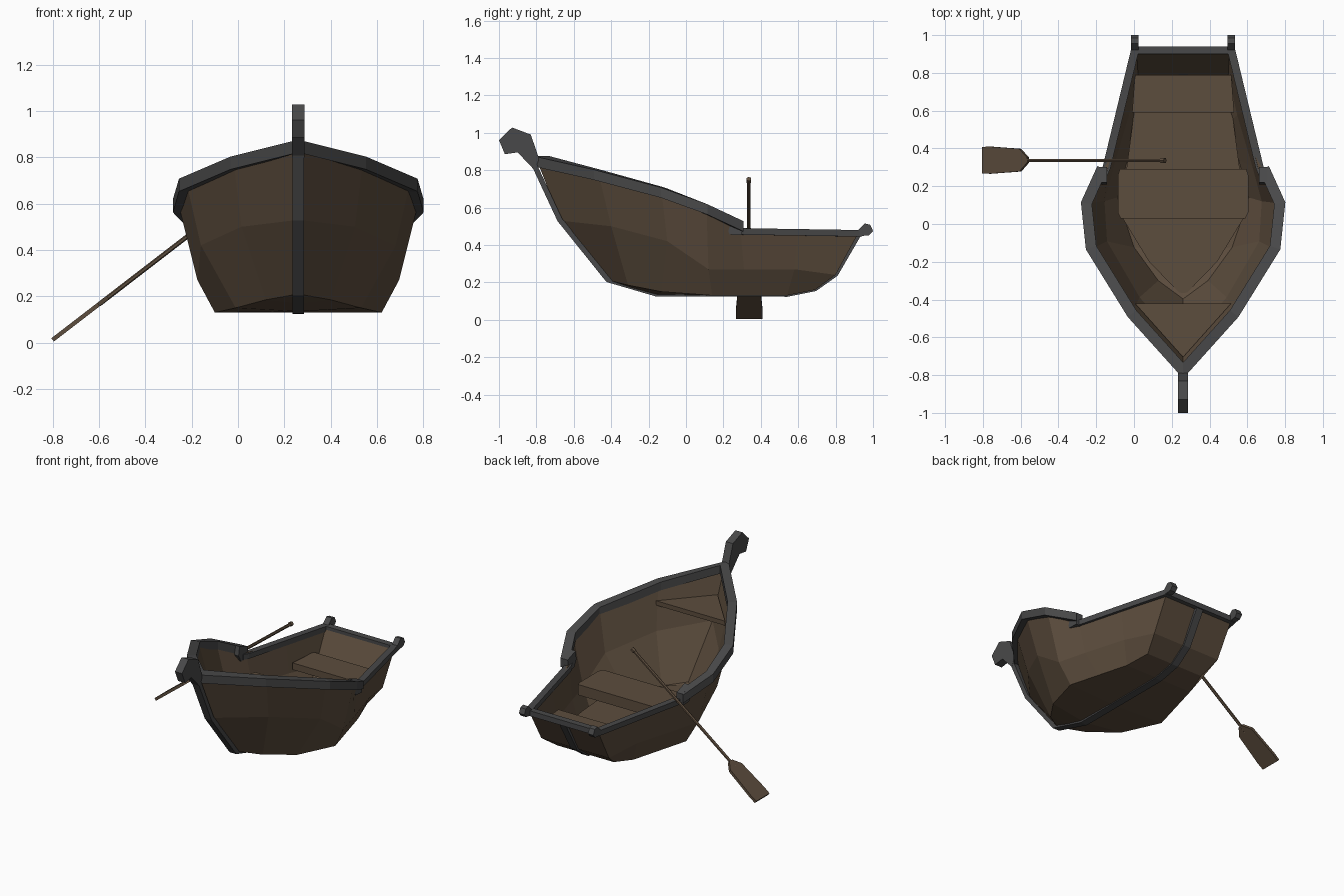
import bpy, bmesh
from mathutils import Vector

if "Cube" in bpy.data.objects:
    bpy.data.objects.remove(bpy.data.objects["Cube"])

CX = 0.26  # boat centreline


def material(name, rgb):
    m = bpy.data.materials.new(name)
    m.diffuse_color = (*rgb, 1)
    m.use_nodes = True
    m.node_tree.nodes["Principled BSDF"].inputs["Base Color"].default_value = m.diffuse_color
    return m


WOOD = material("brown wood", (0.108, 0.074, 0.047))
TRIM = material("dark grey trim", (0.066, 0.066, 0.067))


def finish(name, bm, mat):
    bmesh.ops.remove_doubles(bm, verts=bm.verts, dist=0.0005)
    bmesh.ops.recalc_face_normals(bm, faces=bm.faces)
    me = bpy.data.meshes.new(name)
    bm.to_mesh(me)
    bm.free()
    me.materials.append(mat)
    ob = bpy.data.objects.new(name, me)
    bpy.context.collection.objects.link(ob)
    return ob


def loft(name, rings, mat):
    """Closed rings joined by quads, capped at both ends."""
    bm = bmesh.new()
    vs = [[bm.verts.new(p) for p in r] for r in rings]
    n = len(rings[0])
    for a, b in zip(vs, vs[1:]):
        for i in range(n):
            j = (i + 1) % n
            bm.faces.new((a[i], a[j], b[j], b[i]))
    bm.faces.new(vs[0])
    bm.faces.new(vs[-1])
    return finish(name, bm, mat)


def sweep(name, path, w, h, mat, in_profile=False):
    """Mitred rectangular bar; lies level, or in the centre plane."""
    path = [Vector(p) for p in path]
    rings = []
    for i, p in enumerate(path):
        dirs = []
        if i:
            dirs.append(path[i] - path[i - 1])
        if i < len(path) - 1:
            dirs.append(path[i + 1] - path[i])
        if not in_profile:
            for d in dirs:
                d.z = 0
        dirs = [d.normalized() for d in dirs]
        t = sum(dirs, Vector()).normalized()
        k = 1 / max(0.6, t.dot(dirs[0]))
        if in_profile:
            a = Vector((w / 2, 0, 0))
            b = Vector((0, -t.z, t.y)) * h / 2 * k
        else:
            a = Vector((t.y, -t.x, 0)) * w / 2 * k
            b = Vector((0, 0, h / 2))
        rings.append([p + a + b, p - a + b, p - a - b, p + a - b])
    return loft(name, rings, mat)


def slab(name, half, z0, z1, mat):
    """Level board from a half outline (x offset, y), mirrored."""
    pts = [(CX + x, y) for x, y in half]
    pts += [(CX - x, y) for x, y in reversed(half) if x > 0]
    return loft(name, [[(x, y, z) for x, y in pts] for z in (z0, z1)], mat)


def profile(name, pts, x, w, mat):
    """Side outline (y, z) given a width along x."""
    return loft(name, [[(x + s * w / 2, y, z) for y, z in pts] for s in (-1, 1)], mat)


# Hull: per station gunwale, knuckle, chine, keel as (half width, y, z)
stations = [
    [(0, -.80, .86), (0, -.67, .53), (0, -.41, .21), (0, -.41, .21)],
    [(.28, -.47, .79), (.245, -.40, .50), (.14, -.31, .185), (0, -.29, .17)],
    [(.48, -.13, .68), (.42, -.10, .42), (.27, -.13, .15), (0, -.16, .135)],
    [(.515, .11, .59), (.435, .12, .27), (.36, .14, .13), (0, .12, .13)],
    [(.42, .29, .49), (.385, .31, .27), (.305, .34, .13), (0, .34, .13)],
    [(.34, .60, .47), (.305, .58, .27), (.25, .54, .13), (0, .54, .13)],
    [(.255, .92, .46), (.25, .80, .24), (.21, .69, .16), (0, .69, .16)],
]
bm = bmesh.new()
rows = []
for st in stations:
    full = [(CX + x, y, z) for x, y, z in st]
    full += [(CX - x, y, z) for x, y, z in reversed(st[:3])]
    rows.append([bm.verts.new(p) for p in full])
for a, b in zip(rows, rows[1:]):
    for i in range(6):
        bm.faces.new((a[i], a[i + 1], b[i + 1], b[i]))
g = rows[-1]
bm.faces.new((g[0], g[1], g[5], g[6]))  # transom
bm.faces.new(g[1:6])
hull = finish("hull", bm, WOOD)
sol = hull.modifiers.new("planking", 'SOLIDIFY')
sol.thickness = 0.02
sol.offset = -1

# Floor and seats
slab("floor", [(0, -.385), (.18, -.2), (.32, .03), (.30, .29), (.26, .59), (.205, .68)],
     .20, .215, WOOD)
slab("bow_seat", [(0, -.705), (.255, -.42)], .66, .69, WOOD)
slab("middle_seat", [(.33, .03), (.345, .06), (.345, .26), (.335, .29)], .31, .38, WOOD)
slab("stern_seat", [(.27, .59), (.255, .79)], .30, .345, WOOD)

# Raised bow rail, running round the stem from side to side
side = [(.428, .295, .50), (.512, .11, .59), (.487, -.125, .68), (.27, -.475, .775)]
sweep("bow_rail", [(CX + x, y, z) for x, y, z in side] + [(CX, -.775, .848)]
      + [(CX - x, y, z) for x, y, z in reversed(side)], .057, .055, TRIM)

# Low stern rail
low = [(.42, .265, .475), (.405, .30, .472), (.255, .92, .462)]
sweep("stern_rail", [(CX + x, y, z) for x, y, z in low]
      + [(CX - x, y, z) for x, y, z in reversed(low)], .042, .035, TRIM)

# Rail step blocks and stern post knobs on both sides
for s, tag in ((-1, "left"), (1, "right")):
    profile(tag + "_rail_step", [(.21, .50), (.235, .455), (.30, .452), (.303, .53), (.22, .56)],
            CX + s * .425, .045, TRIM)
    profile(tag + "_stern_knob", [(.91, .445), (.92, .48), (.955, .515), (.985, .508),
                                  (1.0, .475), (.98, .452)], CX + s * .255, .04, TRIM)

# Stem and keel strip, carried up the transom
sweep("keel_strip", [(CX, -.845, .90), (CX, -.675, .535), (CX, -.417, .214), (CX, -.16, .139),
                     (CX, .54, .137), (CX, .69, .167), (CX, .80, .245), (CX, .925, .46)],
      .05, .028, TRIM, True)

# Prow head
profile("prow_head", [(-1.0, .96), (-.93, 1.028), (-.83, .99), (-.785, .86), (-.81, .80),
                      (-.90, .895), (-.968, .885)], CX, .052, TRIM)

# Oar: hexagonal shaft, grip and flat blade, laid along one slope
top, neck = Vector((.16, .336, .75)), Vector((-.60, .336, .165))
axis = (top - neck).normalized()


def rod(name, a, b, r):
    bpy.ops.mesh.primitive_cylinder_add(vertices=6, radius=r, depth=(b - a).length,
                                        location=(a + b) / 2)
    ob = bpy.context.object
    ob.name = name
    ob.rotation_euler = axis.to_track_quat('Z', 'Y').to_euler()
    ob.data.materials.append(WOOD)


rod("oar_shaft", neck, top, .010)
rod("oar_grip", top - axis * .02, top + axis * .005, .014)
normal = Vector((-axis.z, 0, axis.x))
tip = Vector((-.80, .338, .012))
outline = [(0, .07), (.05, .072), (.25, .06), (.30, .015)]
outline += [(d, -w) for d, w in reversed(outline)]
loft("oar_blade", [[tip + axis * d + Vector((0, w, 0)) + normal * n for d, w in outline]
                   for n in (-.009, .009)], WOOD)
